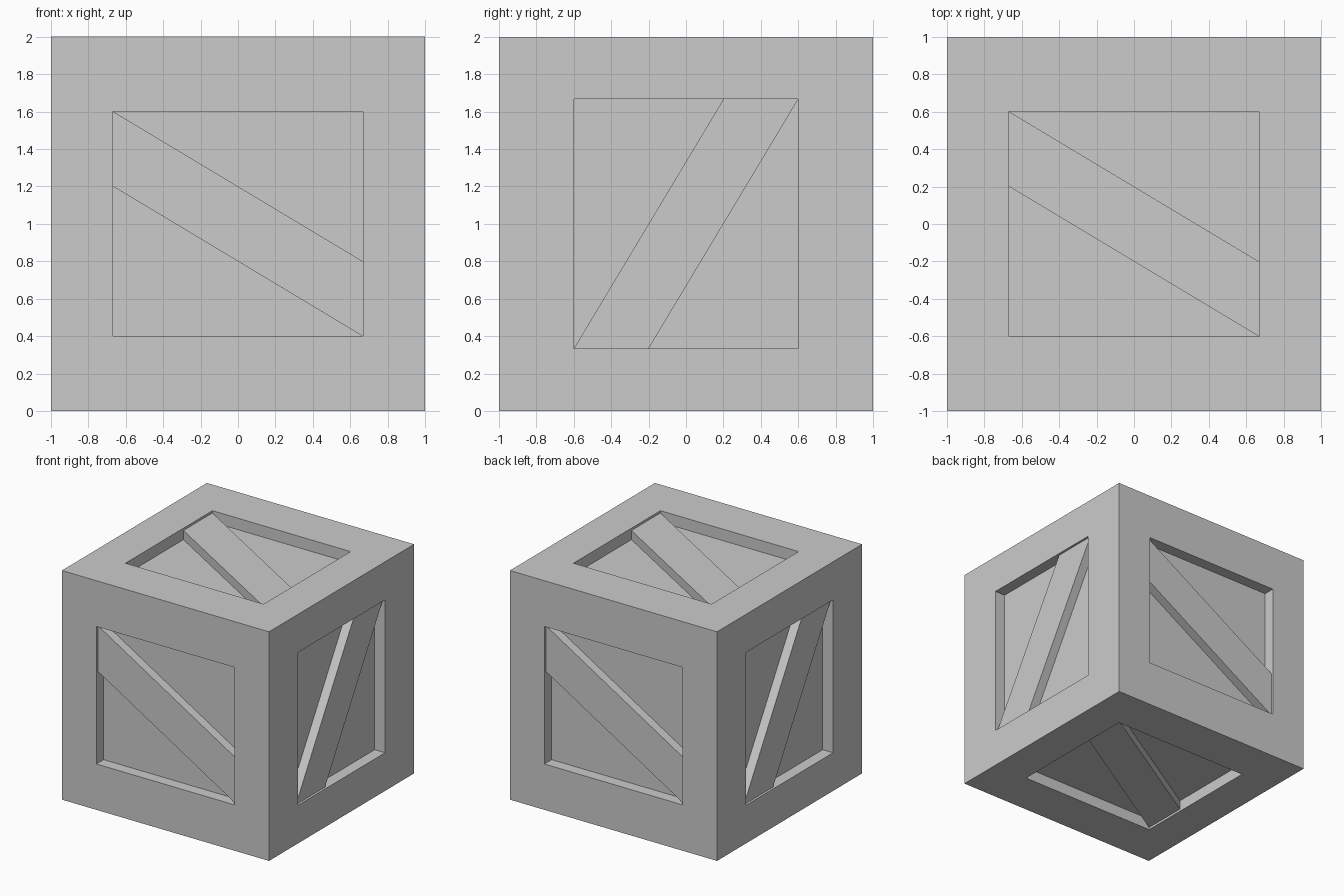
import bpy, bmesh
from mathutils import Vector, Matrix

if "Cube" in bpy.data.objects:
    bpy.data.objects.remove(bpy.data.objects["Cube"])

HU, HV = 0.667, 0.6        # half size of each recessed opening
DEPTH, INSET = 0.1, 0.02   # panel depth, brace setback
CENTRE = Vector((0, 0, 1))

# each side: long axis of its opening (u) and outward normal (n)
SIDES = {
    "front": ((1, 0, 0), (0, -1, 0)),
    "back": ((-1, 0, 0), (0, 1, 0)),
    "right": ((0, 0, 1), (1, 0, 0)),
    "left": ((0, 0, 1), (-1, 0, 0)),
    "top": ((1, 0, 0), (0, 0, 1)),
    "bottom": ((-1, 0, 0), (0, 0, -1)),
}


def side_axes(name):
    u, n = (Vector(a) for a in SIDES[name])
    return u, n.cross(u), n


def finish(name, bm):
    bmesh.ops.recalc_face_normals(bm, faces=bm.faces)
    mesh = bpy.data.meshes.new(name)
    bm.to_mesh(mesh)
    bm.free()
    obj = bpy.data.objects.new(name, mesh)
    bpy.context.collection.objects.link(obj)
    return obj


# crate body: cube with a sunken panel on every side
bm = bmesh.new()
bmesh.ops.create_cube(bm, size=2, matrix=Matrix.Translation(CENTRE))
for name in SIDES:
    u, v, n = side_axes(name)
    face = max(bm.faces, key=lambda f: (f.calc_center_median() - CENTRE).dot(n) + f.normal.dot(n))
    bmesh.ops.inset_individual(bm, faces=[face], thickness=0.2)
    for vert in face.verts:
        d = vert.co - CENTRE
        su = 1 if d.dot(u) > 0 else -1
        sv = 1 if d.dot(v) > 0 else -1
        vert.co = CENTRE + n + u * su * HU + v * sv * HV
    face = bmesh.ops.extrude_discrete_faces(bm, faces=[face])["faces"][0]
    bmesh.ops.translate(bm, verts=face.verts, vec=-n * DEPTH)
    bm.normal_update()
finish("crate_body", bm)

# diagonal brace lying in each panel
PROFILE = [(-HU, HV), (-HU, HV - 0.4), (HU, -HV), (HU, 0.4 - HV)]
for name in SIDES:
    u, v, n = side_axes(name)
    bm = bmesh.new()
    base = bm.faces.new([bm.verts.new(CENTRE + u * a + v * b + n * (1 - DEPTH)) for a, b in PROFILE])
    ext = bmesh.ops.extrude_face_region(bm, geom=[base])["geom"]
    bmesh.ops.translate(bm, vec=n * (DEPTH - INSET),
                        verts=[g for g in ext if isinstance(g, bmesh.types.BMVert)])
    finish(name + "_brace", bm)
